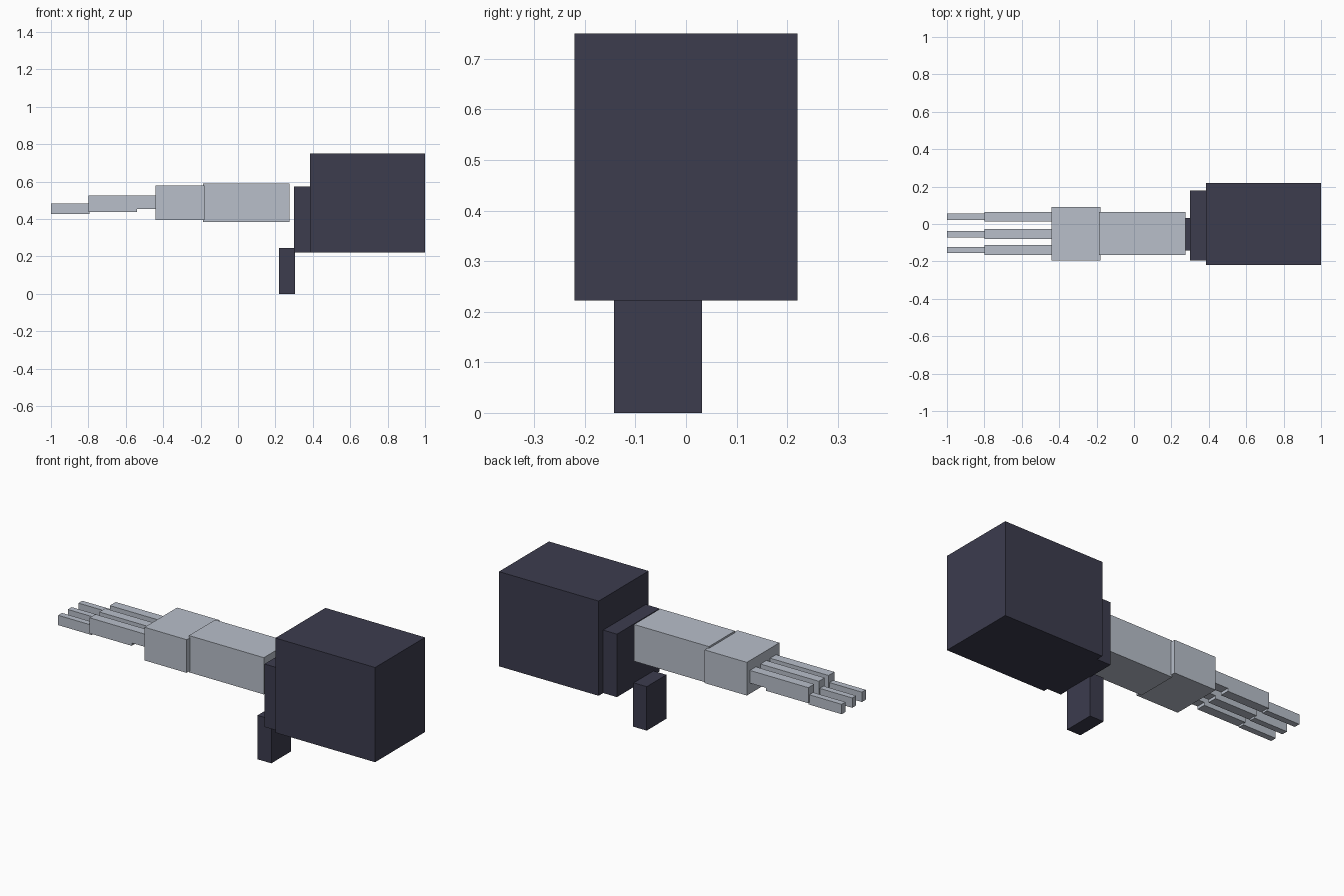
import bpy
import bmesh

default = bpy.data.objects.get("Cube")
if default:
    bpy.data.objects.remove(default, do_unlink=True)


def material(name, colour):
    mat = bpy.data.materials.new(name)
    mat.use_nodes = True
    mat.diffuse_color = colour
    mat.node_tree.nodes["Principled BSDF"].inputs["Base Color"].default_value = colour
    return mat


def box(name, xs, ys, zs, mat):
    """Axis-aligned block spanning the given ranges."""
    spans = (xs, ys, zs)
    bm = bmesh.new()
    bmesh.ops.create_cube(bm, size=1)
    bmesh.ops.scale(bm, vec=[b - a for a, b in spans], verts=bm.verts)
    mesh = bpy.data.meshes.new(name)
    bm.to_mesh(mesh)
    bm.free()
    mesh.materials.append(mat)
    obj = bpy.data.objects.new(name, mesh)
    obj.location = [(a + b) / 2 for a, b in spans]
    bpy.context.collection.objects.link(obj)
    return obj


dark = material("dark slate", (0.045, 0.045, 0.076, 1))
light = material("pale steel", (0.48, 0.52, 0.59, 1))

# Sleeve, cuff and the loose block under it
box("sleeve", (0.385, 1.0), (-0.22, 0.22), (0.222, 0.75), dark)
box("cuff", (0.30, 0.385), (-0.195, 0.18), (0.222, 0.573), dark)
box("lower_block", (0.22, 0.305), (-0.142, 0.032), (0.0, 0.245), dark)

# Forearm and palm
box("forearm", (-0.187, 0.275), (-0.165, 0.065), (0.385, 0.59), light)
box("palm", (-0.44, -0.18), (-0.195, 0.092), (0.395, 0.58), light)

# Three fingers, each with a base, a middle and a tip
for side, y in (("front", -0.139), ("middle", -0.054), ("back", 0.039)):
    wide = (y - 0.026, y + 0.026)
    thin = (y - 0.017, y + 0.017)
    box(side + "_finger_base", (-0.54, -0.44), wide, (0.454, 0.525), light)
    box(side + "_finger_middle", (-0.80, -0.54), wide, (0.438, 0.525), light)
    box(side + "_finger_tip", (-1.0, -0.795), thin, (0.427, 0.482), light)
